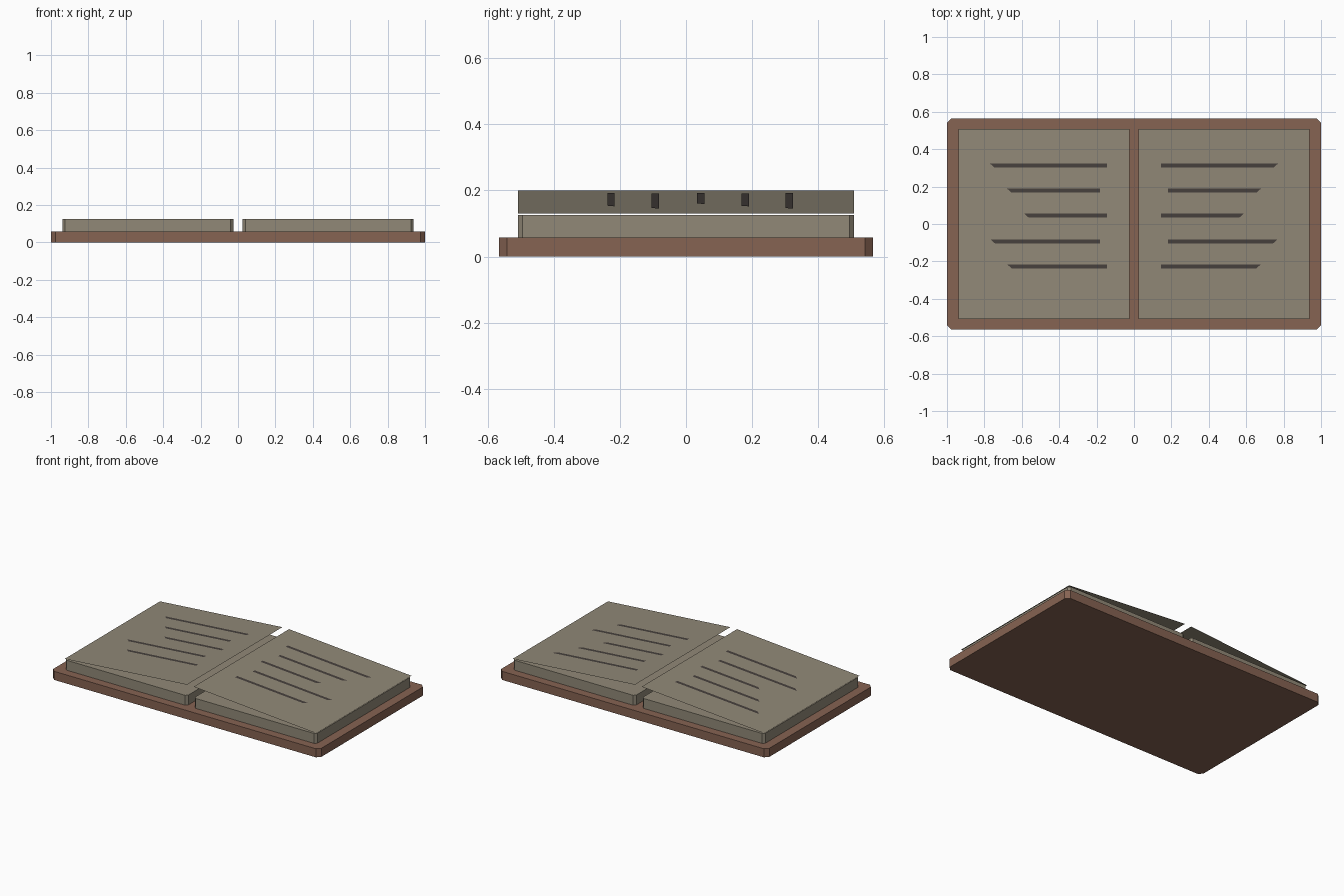
import bpy

cube = bpy.data.objects.get("Cube")
if cube:
    bpy.data.objects.remove(cube, do_unlink=True)


def material(name, rgb):
    mat = bpy.data.materials.new(name)
    mat.use_nodes = True
    mat.diffuse_color = (*rgb, 1)
    bsdf = next(n for n in mat.node_tree.nodes if n.type == 'BSDF_PRINCIPLED')
    bsdf.inputs["Base Color"].default_value = (*rgb, 1)
    bsdf.inputs["Roughness"].default_value = 0.9
    return mat


leather = material("brown leather", (0.24, 0.125, 0.085))
paper = material("aged paper", (0.285, 0.25, 0.187))
ink = material("dark ink", (0.062, 0.052, 0.047))


def add_mesh(name, verts, faces, mat):
    mesh = bpy.data.meshes.new(name)
    mesh.from_pydata(verts, [], faces)
    mesh.materials.append(mat)
    obj = bpy.data.objects.new(name, mesh)
    bpy.context.collection.objects.link(obj)
    return obj


def slab(name, x0, x1, half_y, z0, z1, cut, mat):
    """Flat block with its four upright corners chamfered."""
    y0, y1 = -half_y, half_y
    ring = [(x0 + cut, y0), (x1 - cut, y0), (x1, y0 + cut), (x1, y1 - cut),
            (x1 - cut, y1), (x0 + cut, y1), (x0, y1 - cut), (x0, y0 + cut)]
    n = len(ring)
    verts = [(x, y, z) for z in (z0, z1) for x, y in ring]
    faces = [tuple(reversed(range(n))), tuple(range(n, 2 * n))]
    faces += [(i, (i + 1) % n, (i + 1) % n + n, i + n) for i in range(n)]
    return add_mesh(name, verts, faces, mat)


INNER, OUTER, HALF_Y = 0.025, 0.938, 0.508
Z_INNER, Z_OUTER = 0.2, 0.13


def sheet_z(x):
    """Height of the sloping loose page at distance x from the spine."""
    return Z_INNER + (Z_OUTER - Z_INNER) * (x - INNER) / (OUTER - INNER)


def sloped_quad(name, side, corners, lift, mat):
    """Quad lying on the sloping page; side mirrors it across the spine."""
    verts = [(side * x, y, sheet_z(x) + lift) for x, y in corners]
    face = (0, 1, 2, 3) if side > 0 else (3, 2, 1, 0)
    return add_mesh(name, verts, [face], mat)


# Cover board
slab("cover", -1, 1, 0.565, 0, 0.058, 0.024, leather)

# Written lines: centre y, inner end, outer end
LINES = [(0.312, 0.145, 0.77), (0.179, 0.182, 0.68), (0.045, 0.145, 0.588),
         (-0.093, 0.182, 0.768), (-0.227, 0.145, 0.678)]

for side, label in ((1, "left"), (-1, "right")):
    # Page block and the raised loose page above it
    x0, x1 = sorted((side * INNER, side * OUTER))
    slab(f"{label}_page_block", x0, x1, HALF_Y, 0.058, 0.125, 0.014, paper)
    sloped_quad(f"{label}_loose_page", side,
                [(INNER, -HALF_Y), (OUTER, -HALF_Y), (OUTER, HALF_Y), (INNER, HALF_Y)],
                0, paper)
    # Ink strokes with slanted outer ends
    for i, (y, a, b) in enumerate(LINES):
        sloped_quad(f"{label}_written_line_{i + 1}", side,
                    [(a, y - 0.011), (b - 0.025, y - 0.011), (b, y + 0.011), (a, y + 0.011)],
                    0.002, ink)
